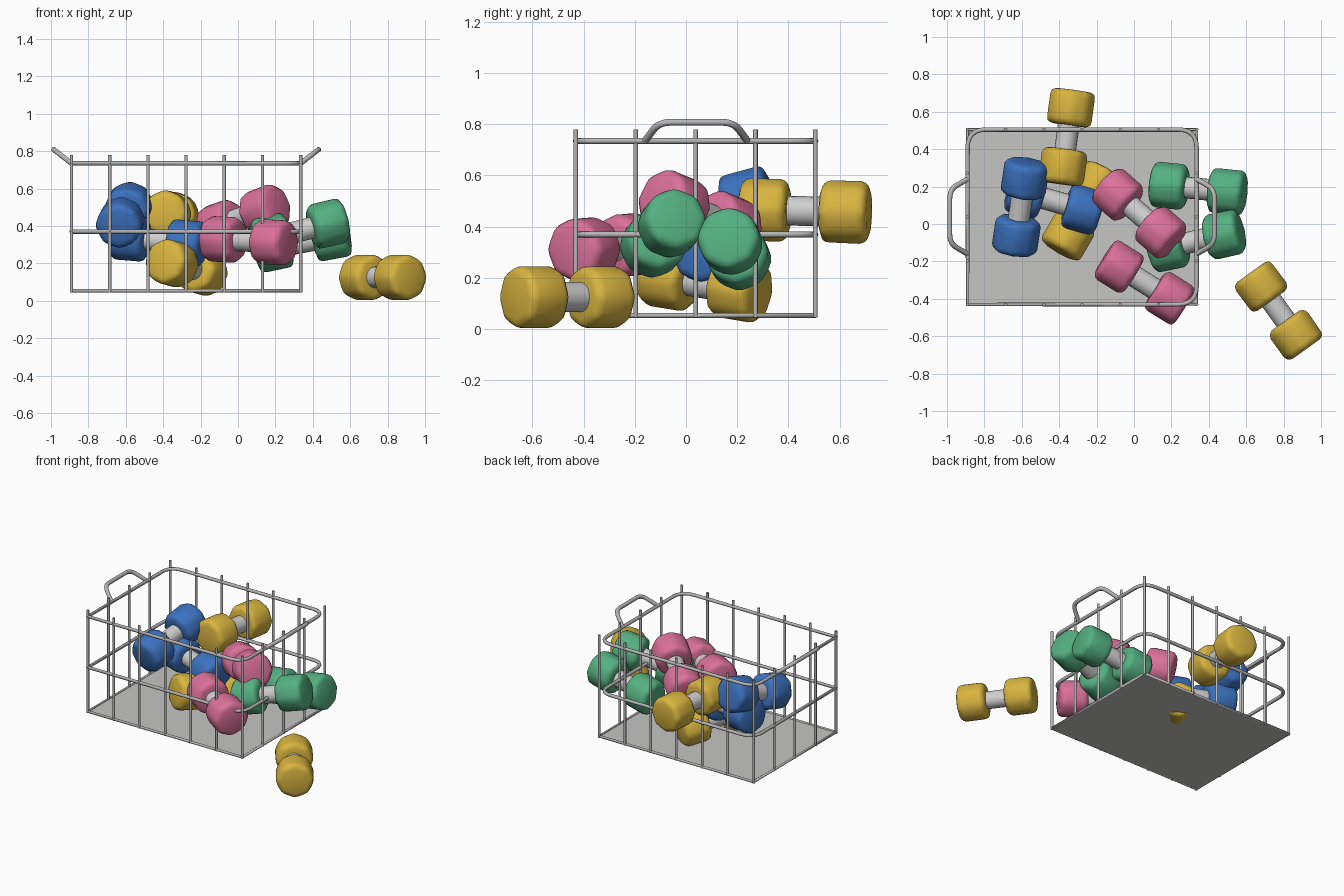
import bpy, bmesh, math
from mathutils import Vector

if "Cube" in bpy.data.objects:
    bpy.data.objects.remove(bpy.data.objects["Cube"], do_unlink=True)


def material(name, r, g, b):
    m = bpy.data.materials.new(name)
    m.use_nodes = True
    m.diffuse_color = (r, g, b, 1)
    m.node_tree.nodes["Principled BSDF"].inputs["Base Color"].default_value = (r, g, b, 1)
    return m


YELLOW = material("yellow", 0.69, 0.46, 0.05)
BLUE = material("blue", 0.045, 0.17, 0.53)
PINK = material("pink", 0.71, 0.165, 0.32)
GREEN = material("green", 0.09, 0.44, 0.22)
GRIP = material("light grey grip", 0.62, 0.62, 0.62)
STEEL = material("steel wire", 0.47, 0.47, 0.47)
FLOOR = material("grey floor", 0.56, 0.56, 0.55)


def mesh_object(name, bm, mat):
    me = bpy.data.meshes.new(name)
    bm.to_mesh(me)
    bm.free()
    me.materials.append(mat)
    ob = bpy.data.objects.new(name, me)
    bpy.context.collection.objects.link(ob)
    return ob


def rod(bm, a, b, radius, sides=10):
    """Capped cylinder between two points."""
    a, b = Vector(a), Vector(b)
    d = b - a
    mat = d.to_track_quat('Z', 'Y').to_matrix().to_4x4()
    mat.translation = (a + b) / 2
    return bmesh.ops.create_cone(bm, cap_ends=True, segments=sides, radius1=radius,
                                 radius2=radius, depth=d.length, matrix=mat)["verts"]


def smooth(ob, angle=40):
    bpy.ops.object.select_all(action='DESELECT')
    ob.select_set(True)
    bpy.context.view_layer.objects.active = ob
    bpy.ops.object.shade_smooth_by_angle(angle=math.radians(angle))


def tube(name, points, radius, fillets, closed):
    """Round wire through points, each corner filleted by its own amount."""
    pts = [Vector(p) for p in points]
    n, path = len(pts), []
    for i, p in enumerate(pts):
        f = fillets[i]
        if f == 0:
            path.append(p)
            continue
        a = p + (pts[i - 1] - p).normalized() * f
        b = p + (pts[(i + 1) % n] - p).normalized() * f
        for k in range(7):
            t = k / 6
            path.append(a * (1 - t) ** 2 + p * 2 * t * (1 - t) + b * t ** 2)
    cu = bpy.data.curves.new(name, 'CURVE')
    cu.dimensions = '3D'
    cu.bevel_depth = radius
    cu.bevel_resolution = 2
    cu.use_fill_caps = True
    sp = cu.splines.new('POLY')
    sp.points.add(len(path) - 1)
    for q, v in zip(sp.points, path):
        q.co = (*v, 1)
    sp.use_cyclic_u = closed
    cu.materials.append(STEEL)
    ob = bpy.data.objects.new(name, cu)
    bpy.context.collection.objects.link(ob)


# Basket extents
X0, X1, Y0, Y1 = -0.89, 0.335, -0.43, 0.505
BOTTOM, TOP, RIM = 0.053, 0.78, 0.735
CORNERS = [(X0, Y0), (X1, Y0), (X1, Y1), (X0, Y1)]

# Floor plate
bm = bmesh.new()
bmesh.ops.create_cube(bm, size=1)
for v in bm.verts:
    v.co = ((X0 + X1) / 2 + v.co.x * (X1 - X0), (Y0 + Y1) / 2 + v.co.y * (Y1 - Y0),
            0.05 + v.co.z * 0.008)
mesh_object("basket_floor", bm, FLOOR)

# Wire rings: square at the floor, rounded above
tube("bottom_ring", [(x, y, BOTTOM) for x, y in CORNERS], 0.01, [0] * 4, True)
for name, z in (("middle_ring", 0.37), ("top_ring", RIM)):
    tube(name, [(x, y, z) for x, y in CORNERS], 0.012, [0, 0.1, 0.1, 0.1], True)

# Upright wires around the four sides
spots = set()
for i in range(7):
    x = X0 + (X1 - X0) * i / 6
    spots |= {(x, Y0), (x, Y1)}
for i in range(1, 4):
    y = Y0 + (Y1 - Y0) * i / 4
    spots |= {(X0, y), (X1, y)}
bm = bmesh.new()
for x, y in sorted(spots):
    rod(bm, (x, y, BOTTOM - 0.008), (x, y, TOP), 0.009)
smooth(mesh_object("upright_wires", bm, STEEL))

# Carrying handles, flared outward at both ends
for name, x, out in (("right_handle", X0, -0.095), ("left_handle", X1, 0.095)):
    tube(name, [(x, -0.16, RIM), (x + out, -0.105, 0.808),
                (x + out, 0.185, 0.808), (x, 0.24, RIM)], 0.014, [0, 0.05, 0.05, 0], False)


def dumbbell(name, mat, a, b):
    """Two rounded octagonal heads centred on a and b, joined by a grip."""
    a, b = Vector(a), Vector(b)
    mid, axis = (a + b) / 2, (b - a).normalized()
    bm = bmesh.new()
    rod(bm, mid - axis * 0.1, mid + axis * 0.1, 0.058, 20)
    smooth(mesh_object(name + "_grip", bm, GRIP))
    bm = bmesh.new()
    for side in (-1, 1):
        c = mid + axis * 0.159 * side
        rod(bm, c - axis * 0.094, c + axis * 0.094, 0.129, 8)
    bmesh.ops.bevel(bm, geom=bm.edges[:], offset=0.036, segments=3, profile=0.5,
                    affect='EDGES', clamp_overlap=True)
    smooth(mesh_object(name + "_heads", bm, mat), 60)


dumbbell("loose_yellow_weight", YELLOW, (0.68, -0.335, 0.125), (0.865, -0.592, 0.125))
dumbbell("back_yellow_weight", YELLOW, (-0.38, 0.307, 0.465), (-0.337, 0.622, 0.457))
dumbbell("low_yellow_weight", YELLOW, (-0.353, -0.065, 0.2), (-0.195, 0.208, 0.155))
dumbbell("upper_blue_weight", BLUE, (-0.63, -0.067, 0.417), (-0.583, 0.249, 0.503))
dumbbell("lower_blue_weight", BLUE, (-0.58, 0.165, 0.335), (-0.273, 0.078, 0.31))
dumbbell("upper_pink_weight", PINK, (-0.087, 0.157, 0.405), (0.143, -0.045, 0.487))
dumbbell("front_pink_weight", PINK, (-0.077, -0.23, 0.327), (0.187, -0.395, 0.313))
dumbbell("back_green_weight", GREEN, (0.183, 0.205, 0.283), (0.503, 0.172, 0.343))
dumbbell("front_green_weight", GREEN, (0.182, -0.125, 0.335), (0.48, -0.056, 0.412))
